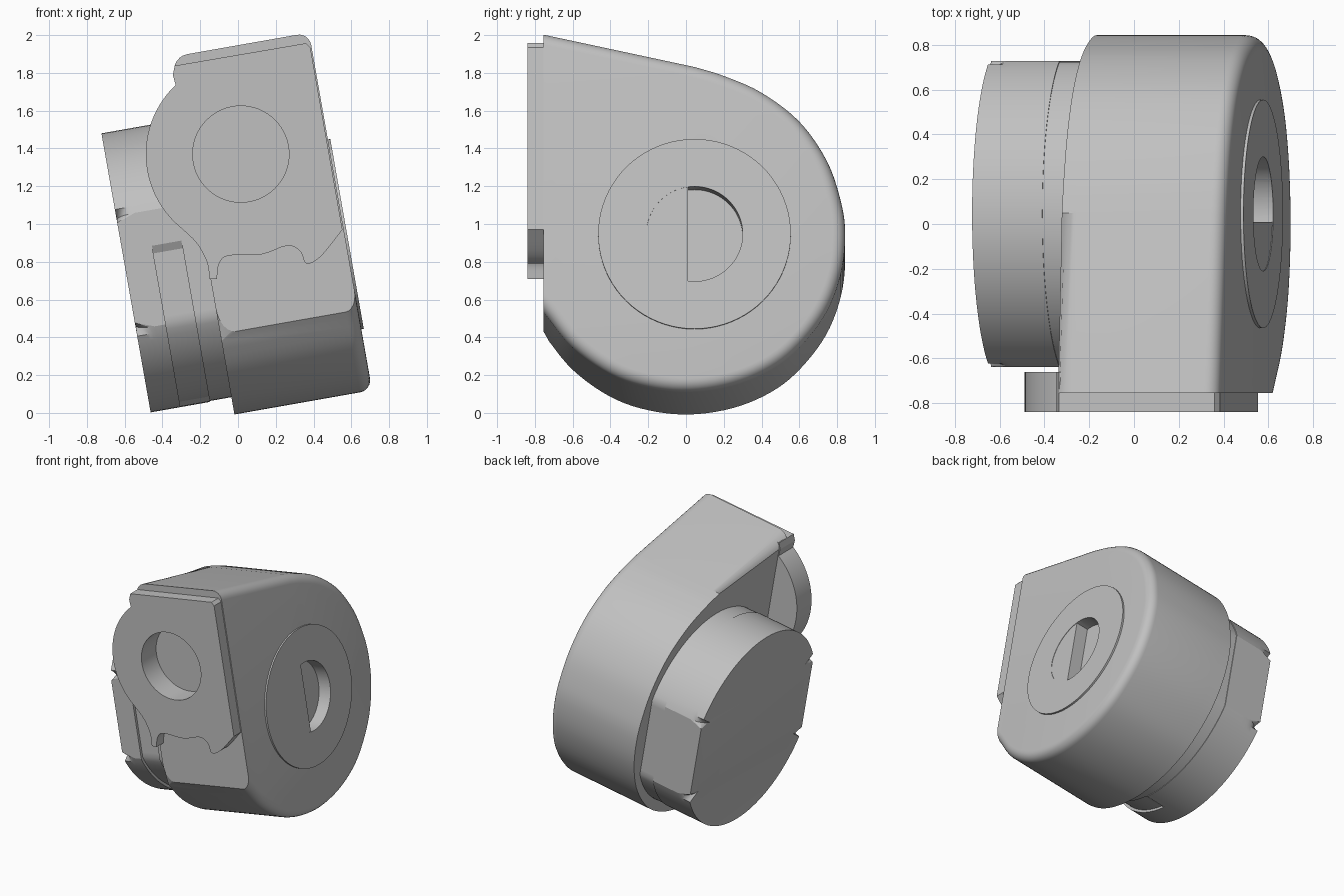
import bpy, bmesh, math
from mathutils import Matrix

if "Cube" in bpy.data.objects:
    bpy.data.objects.remove(bpy.data.objects["Cube"], do_unlink=True)

GREY = bpy.data.materials.new("neutral grey")
GREY.use_nodes = True
COLOUR = (0.53, 0.53, 0.53, 1)
GREY.diffuse_color = COLOUR
GREY.node_tree.nodes["Principled BSDF"].inputs["Base Color"].default_value = COLOUR

# The housing leans sideways; parts along the axle are built upright, then tilted.
TILT = Matrix.Rotation(math.radians(-10), 4, 'Y')


def smooth_path(pts, steps=5):
    """Catmull-Rom curve through the points."""
    first = [2 * a - b for a, b in zip(pts[0], pts[1])]
    last = [2 * a - b for a, b in zip(pts[-1], pts[-2])]
    p = [first, *pts, last]
    out = []
    for i in range(1, len(p) - 2):
        for s in range(steps):
            t = s / steps
            out.append(tuple(
                0.5 * (2 * b + (c - a) * t + (2 * a - 5 * b + 4 * c - d) * t ** 2
                       + (3 * b - a - 3 * c + d) * t ** 3)
                for a, b, c, d in zip(p[i - 1], p[i], p[i + 1], p[i + 2])))
    return out + [tuple(pts[-1])]


def arc(cx, cy, r, start=0, end=360, n=64):
    full = end - start == 360
    angles = [math.radians(start + (end - start) * i / (n if full else n - 1)) for i in range(n)]
    return [(cx + r * math.cos(a), cy + r * math.sin(a)) for a in angles]


def prism(name, outline, lo, hi, axis='X', round_lo=0, round_hi=0, open_y=None):
    """Extrude an outline along X (tilted) or Y, rounding the rims if asked."""
    bm = bmesh.new()
    rings = []
    for t in (lo, hi):
        rings.append([bm.verts.new((t, a, b) if axis == 'X' else (a, t, b)) for a, b in outline])
    bm.faces.new(rings[0])
    bm.faces.new(rings[1])
    n = len(outline)
    for i in range(n):
        j = (i + 1) % n
        bm.faces.new((rings[0][i], rings[0][j], rings[1][j], rings[1][i]))
    for t, radius in ((lo, round_lo), (hi, round_hi)):
        if radius:
            rim = [e for e in bm.edges
                   if all(abs(v.co.x - t) < 1e-5 for v in e.verts)
                   and not (open_y is not None
                            and all(abs(v.co.y - open_y) < 1e-5 for v in e.verts))]
            bmesh.ops.bevel(bm, geom=rim, offset=radius, segments=6, profile=0.5,
                            affect='EDGES', clamp_overlap=False)
    bmesh.ops.recalc_face_normals(bm, faces=bm.faces)
    if axis == 'X':
        bm.transform(TILT)
    mesh = bpy.data.meshes.new(name)
    bm.to_mesh(mesh)
    bm.free()
    mesh.materials.append(GREY)
    obj = bpy.data.objects.new(name, mesh)
    bpy.context.collection.objects.link(obj)
    return obj


def activate(obj):
    bpy.ops.object.select_all(action='DESELECT')
    obj.select_set(True)
    bpy.context.view_layer.objects.active = obj


def cut(obj, cutter):
    cutter.hide_render = True
    mod = obj.modifiers.new("cut", 'BOOLEAN')
    mod.operation = 'DIFFERENCE'
    mod.solver = 'EXACT'
    mod.object = cutter
    activate(obj)
    bpy.ops.object.modifier_apply(modifier=mod.name)
    bpy.data.objects.remove(cutter, do_unlink=True)


# Main housing: teardrop outline with a flat front
FRONT = -0.755
outline = smooth_path([
    (FRONT, 0.427), (-0.6, 0.235), (-0.4, 0.09), (-0.2, 0.018), (0.02, -0.005),
    (0.25, 0.03), (0.45, 0.115), (0.6, 0.235), (0.74, 0.42), (0.82, 0.63),
    (0.843, 0.84), (0.82, 1.02), (0.745, 1.24), (0.6, 1.45), (0.4, 1.605),
    (0.2, 1.695), (0.05, 1.742)]) + [(FRONT, 1.917)]
housing = prism("housing", outline, -0.02, 0.72, round_lo=0.085, round_hi=0.065, open_y=FRONT)

# Front mounting plate with its round side lug and wavy lower edge
EYE = (0.015, 1.37)
lower_edge = smooth_path([
    (-0.308, 0.985), (-0.22, 0.9), (-0.165, 0.8), (-0.15, 0.708)], 4)
wave = smooth_path([
    (-0.112, 0.708), (-0.1, 0.79), (-0.05, 0.833), (0.12, 0.838), (0.26, 0.885),
    (0.33, 0.855), (0.362, 0.79), (0.44, 0.83), (0.553, 0.97)], 4)
plate_outline = ([(0.383, 1.935), (0.36, 1.957), (-0.335, 1.838), (-0.345, 1.79), (-0.33, 1.735)]
                 + arc(*EYE, 0.503, 136, 230, 24) + lower_edge[1:] + wave)
plate = prism("front_plate", plate_outline, -0.84, -0.66, 'Y')

# Round pocket through the plate into the housing
cut(plate, prism("pocket_cutter", arc(*EYE, 0.255), -1, -0.5, 'Y'))
cut(housing, prism("pocket_clearance", arc(*EYE, 0.265), -1, -0.66, 'Y'))

# Side disc with a shallow round mark and a half-round recess
AXLE = (0.045, 0.833)
disc = prism("side_disc", arc(*AXLE, 0.51, n=80), 0.63, 0.733)
cut(disc, prism("mark_cutter", arc(*AXLE, 0.255), 0.73, 0.8))
cut(disc, prism("recess_cutter", arc(*AXLE, 0.255, -98, 98, 48), 0.5, 0.8))
cut(housing, prism("recess_clearance", arc(*AXLE, 0.265, -98, 98, 48), 0.633, 0.8))


# Drum on the other side: round, with flats front and back
def drum_outline(shrink=0.0, recess=0.0):
    pts = []
    for i in range(120):
        deg = 3 * i
        inset = shrink + (recess if 174 <= deg <= 261 else 0)
        r, flat = 0.75 - inset, 0.683 - inset
        a = math.radians(deg)
        pts.append((AXLE[0] + max(-flat, min(flat, r * math.cos(a))),
                    AXLE[1] + r * math.sin(a)))
    return pts


cap = prism("drum_cap", drum_outline(), -0.455, -0.295, round_lo=0.1)
band = prism("drum_latch_band", drum_outline(recess=0.02), -0.295, -0.137)
collar = prism("drum_collar", drum_outline(shrink=0.005), -0.137, 0.1)

for obj in (housing, plate, disc, cap, band, collar):
    activate(obj)
    bpy.ops.object.shade_smooth_by_angle(angle=math.radians(22))
